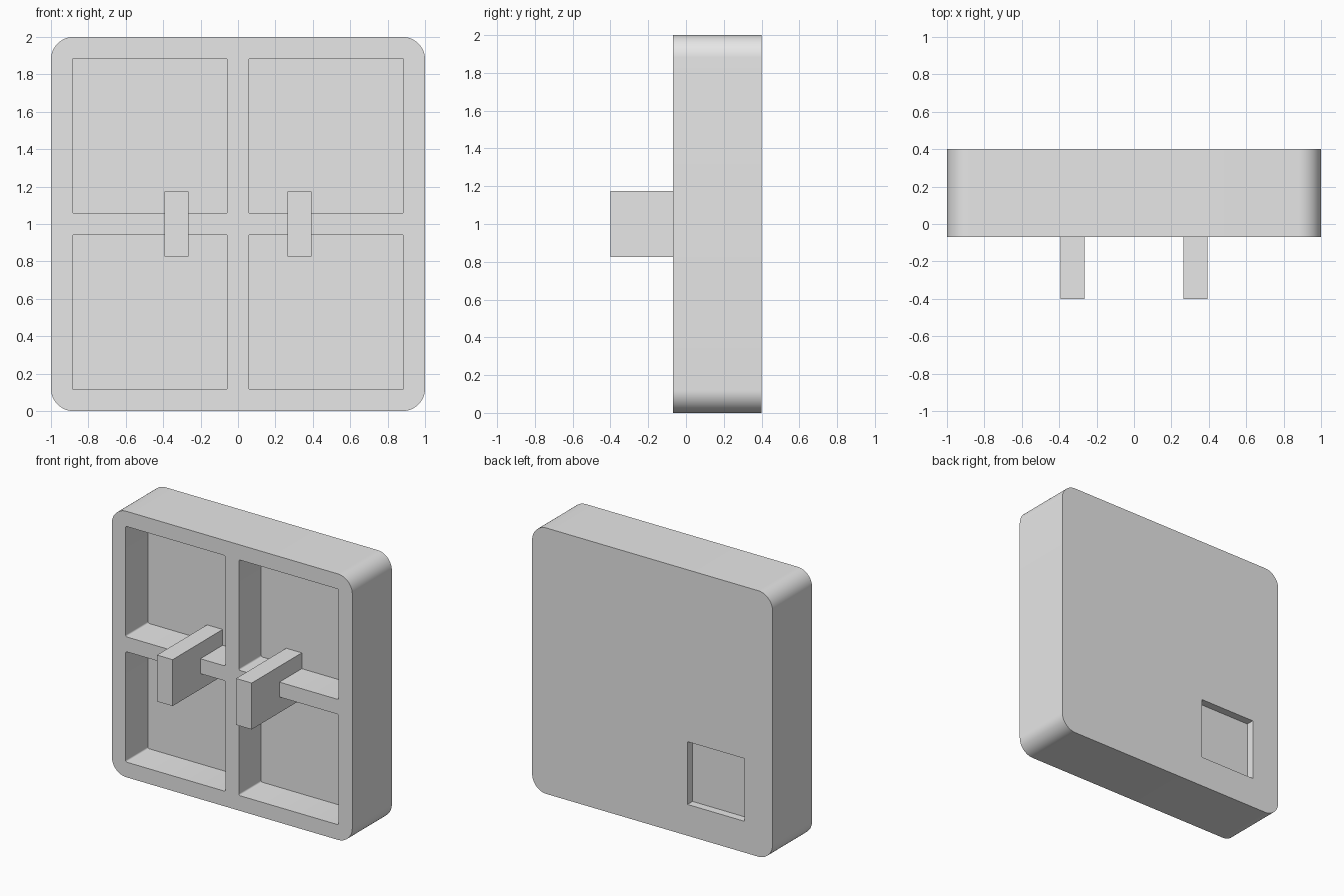
import bpy, bmesh, math

# Remove the default cube
cube = bpy.data.objects.get("Cube")
if cube:
    bpy.data.objects.remove(cube, do_unlink=True)

# Dimensions
FRONT, BACK, FLOOR = -0.07, 0.4, 0.195
POCKET_IN, POCKET_OUT = 0.056, 0.886
MID = 1.0

grey = bpy.data.materials.new("light_grey")
grey.use_nodes = True
grey.diffuse_color = (0.8, 0.8, 0.8, 1)
grey.node_tree.nodes["Principled BSDF"].inputs["Base Color"].default_value = (0.8, 0.8, 0.8, 1)


def block(name, x, y, z, radius=0.0, steps=1):
    """Box from ranges, with corners rounded in the x-z plane."""
    bm = bmesh.new()
    ring = []
    corners = [(x[1], z[1], 0), (x[0], z[1], 90), (x[0], z[0], 180), (x[1], z[0], 270)]
    for cx, cz, start in corners:
        if radius == 0:
            ring.append(bm.verts.new((cx, y[0], cz)))
            continue
        ox = cx - radius if cx == x[1] else cx + radius
        oz = cz - radius if cz == z[1] else cz + radius
        for i in range(steps + 1):
            a = math.radians(start + 90 * i / steps)
            ring.append(bm.verts.new((ox + radius * math.cos(a), y[0], oz + radius * math.sin(a))))
    face = bm.faces.new(ring)
    new = bmesh.ops.extrude_face_region(bm, geom=[face])["geom"]
    bmesh.ops.translate(bm, vec=(0, y[1] - y[0], 0),
                        verts=[g for g in new if isinstance(g, bmesh.types.BMVert)])
    bmesh.ops.recalc_face_normals(bm, faces=bm.faces)
    mesh = bpy.data.meshes.new(name)
    bm.to_mesh(mesh)
    bm.free()
    mesh.materials.append(grey)
    obj = bpy.data.objects.new(name, mesh)
    bpy.context.collection.objects.link(obj)
    return obj


def activate(obj):
    bpy.ops.object.select_all(action='DESELECT')
    obj.select_set(True)
    bpy.context.view_layer.objects.active = obj


def carve(target, cutter):
    cutter.hide_render = True
    mod = target.modifiers.new("carve", 'BOOLEAN')
    mod.operation = 'DIFFERENCE'
    mod.solver = 'EXACT'
    mod.object = cutter
    activate(target)
    bpy.ops.object.modifier_apply(modifier=mod.name)
    bpy.data.objects.remove(cutter, do_unlink=True)


# Rounded square housing
housing = block("housing", (-1, 1), (FRONT, BACK), (0, 2), 0.12, 16)

# Four front pockets, leaving a cross-shaped divider
for sx in (-1, 1):
    for sz in (-1, 1):
        xs = sorted((sx * POCKET_IN, sx * POCKET_OUT))
        zs = sorted((MID + sz * POCKET_IN, MID + sz * POCKET_OUT))
        carve(housing, block("pocket_cutter", xs, (FRONT - 0.1, FLOOR), zs, 0.012, 4))

# Shallow square recess in the back
carve(housing, block("recess_cutter", (-0.765, -0.293), (BACK - 0.06, BACK + 0.1), (0.235, 0.707)))

activate(housing)
bpy.ops.object.shade_smooth_by_angle(angle=math.radians(30))

# Two prongs rising from the pocket floor
for side, sx in (("left", 1), ("right", -1)):
    xs = sorted((sx * 0.264, sx * 0.394))
    block(side + "_prong", xs, (-0.4, FLOOR + 0.01), (0.826, 1.175))
